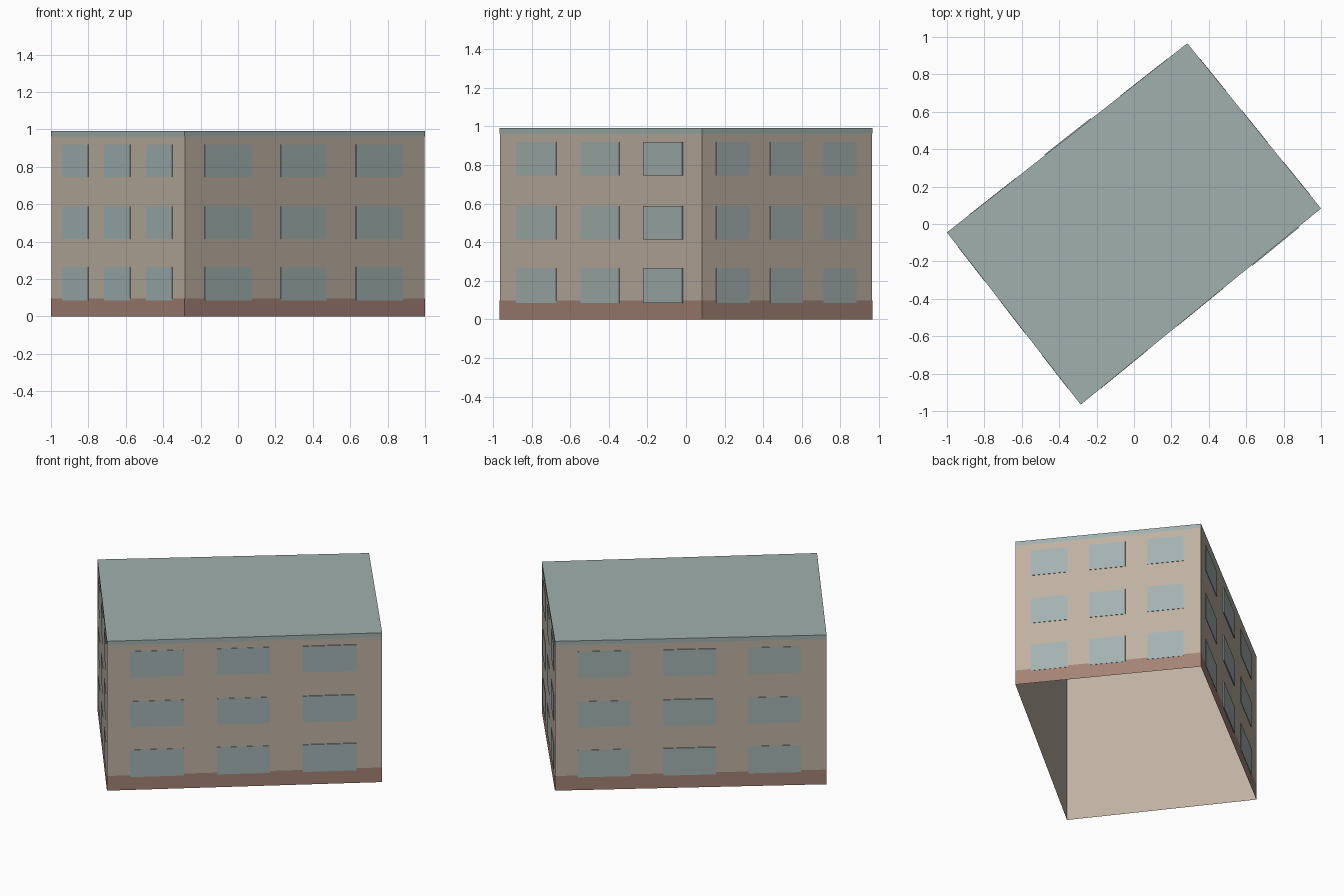
import bpy
import bmesh
from mathutils import Vector

cube = bpy.data.objects.get("Cube")
if cube:
    bpy.data.objects.remove(cube, do_unlink=True)


def linear(c):
    c /= 255
    return c / 12.92 if c <= 0.04045 else ((c + 0.055) / 1.055) ** 2.4


def material(name, *rgb):
    m = bpy.data.materials.new(name)
    colour = [linear(c) for c in rgb] + [1.0]
    m.diffuse_color = colour
    m.use_nodes = True
    bsdf = m.node_tree.nodes["Principled BSDF"]
    bsdf.inputs["Base Color"].default_value = colour
    bsdf.inputs["Roughness"].default_value = 0.9
    return m


WALL = material("beige plaster", 190, 177, 162)
BASE = material("red brown plinth", 163, 130, 117)
GLASS = material("grey blue glass", 163, 178, 177)
ROOF = material("grey green roof", 160, 176, 174)

# Ground plan, counter-clockwise from the left-hand corner
PLAN = [Vector(p) for p in ((-1, -0.045, 0), (-0.285, -0.966, 0),
                            (1, 0.083, 0), (0.285, 0.966, 0))]
HEIGHT = 0.99
INSET = 0.998


def finish(name, bm, mat):
    mesh = bpy.data.meshes.new(name)
    bm.to_mesh(mesh)
    bm.free()
    mesh.materials.append(mat)
    obj = bpy.data.objects.new(name, mesh)
    bpy.context.collection.objects.link(obj)
    return obj


def wall_ring(name, mat, scale, z0, z1, closed_top=False):
    """Upright sheet around the plan, open below."""
    bm = bmesh.new()
    low, high = [[bm.verts.new((p.x * scale, p.y * scale, z)) for p in PLAN]
                 for z in (z0, z1)]
    for i in range(4):
        j = (i + 1) % 4
        bm.faces.new((low[i], low[j], high[j], high[i]))
    if closed_top:
        bm.faces.new(high)
    return finish(name, bm, mat)


# Shell, plinth and roof cap
wall_ring("walls", WALL, INSET, 0, HEIGHT - 0.004, True)
wall_ring("plinth", BASE, 1, 0, 0.097)
wall_ring("roof_cap", ROOF, 1, 0.962, HEIGHT, True)

# Window plates: three columns and three storeys on each wall
COLUMNS = ((0.083, 0.28), (0.4, 0.592), (0.712, 0.906))
STOREYS = ((0.085, 0.265), (0.415, 0.587), (0.745, 0.918))
PROUD = {(1, 2), (3, 1)}  # columns standing slightly further out

for side, wall in enumerate(("front_right", "front_left", "back_left", "back_right")):
    a, b = PLAN[side], PLAN[(side + 1) % 4]
    normal = (b - a).cross(Vector((0, 0, 1))).normalized()
    bm = bmesh.new()
    for col, (t0, t1) in enumerate(COLUMNS):
        out = normal * (0.005 if (side, col) in PROUD else 0.0015)
        for z0, z1 in STOREYS:
            corners = [a.lerp(b, t) + Vector((0, 0, z))
                       for t, z in ((t0, z0), (t1, z0), (t1, z1), (t0, z1))]
            back = [bm.verts.new(c - normal * 0.001) for c in corners]
            front = [bm.verts.new(c + out) for c in corners]
            bm.faces.new(front)
            for i in range(4):
                j = (i + 1) % 4
                bm.faces.new((back[i], back[j], front[j], front[i]))
    finish(wall + "_windows", bm, GLASS)
